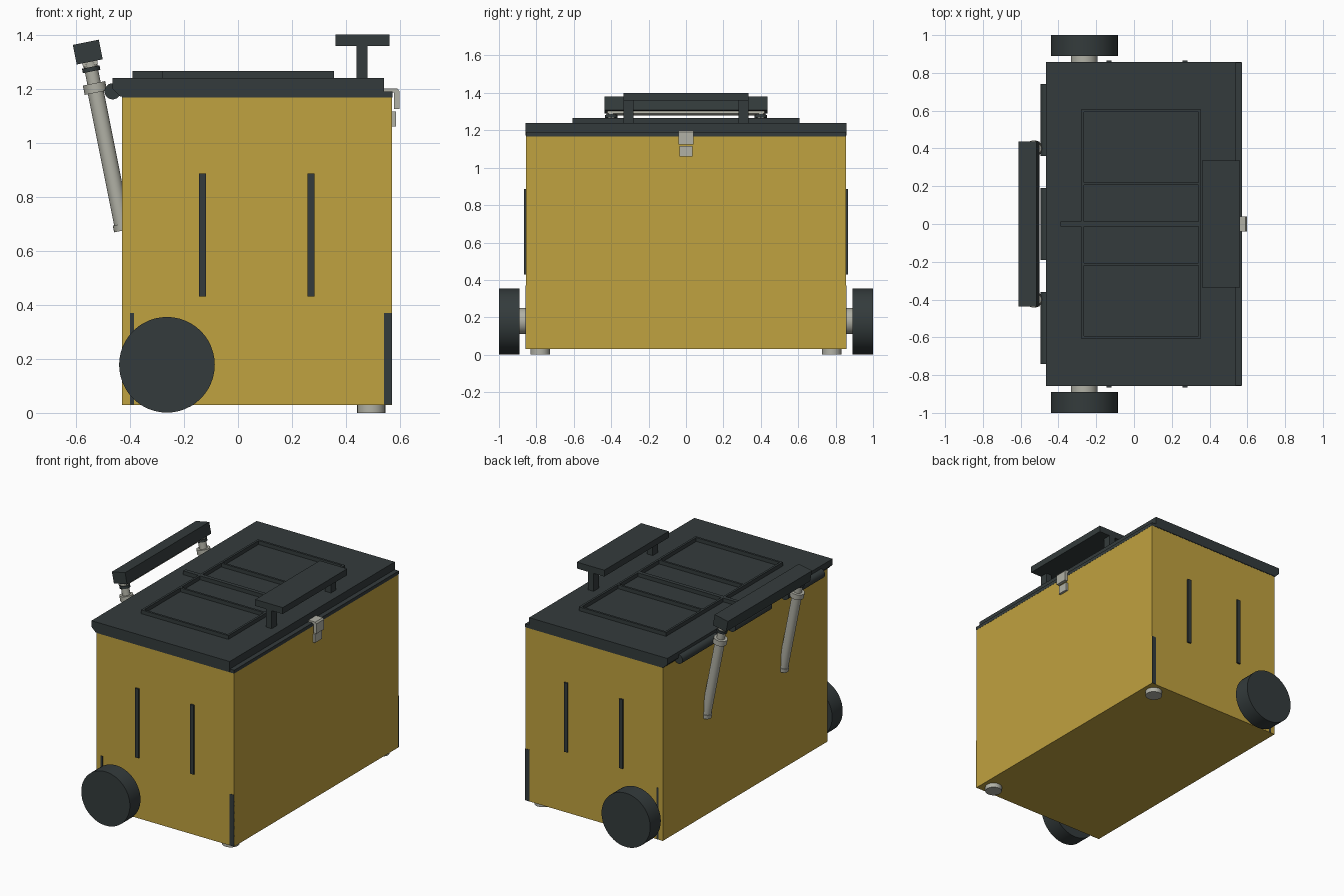
import bpy, math
from mathutils import Vector

if "Cube" in bpy.data.objects:
    bpy.data.objects.remove(bpy.data.objects["Cube"])


def material(name, rgb):
    m = bpy.data.materials.new(name)
    m.diffuse_color = (*rgb, 1)
    m.use_nodes = True
    m.node_tree.nodes["Principled BSDF"].inputs["Base Color"].default_value = m.diffuse_color
    return m


YELLOW = material("mustard yellow", (0.53, 0.36, 0.05))
DARK = material("charcoal", (0.034, 0.044, 0.045))
LIGHT = material("pale grey", (0.44, 0.44, 0.38))


def finish(ob, name, mat):
    ob.name = name
    ob.data.materials.append(mat)
    return ob


def box(name, x, y, z, mat):
    """Box from (min, max) pairs."""
    bpy.ops.mesh.primitive_cube_add(size=1)
    ob = bpy.context.object
    ob.location = [(a + b) / 2 for a, b in (x, y, z)]
    ob.scale = [b - a for a, b in (x, y, z)]
    bpy.ops.object.transform_apply(location=False, rotation=False, scale=True)
    return finish(ob, name, mat)


def rod(name, a, b, r, mat, sides=24):
    """Cylinder between two points."""
    a, b = Vector(a), Vector(b)
    bpy.ops.mesh.primitive_cylinder_add(radius=r, depth=(b - a).length,
                                        vertices=sides, location=(a + b) / 2)
    ob = bpy.context.object
    ob.rotation_euler = (b - a).to_track_quat('Z', 'Y').to_euler()
    bpy.ops.object.shade_smooth_by_angle()
    return finish(ob, name, mat)


def extrude_y(name, profile, half, mat):
    """Extrude an x-z profile across y."""
    n = len(profile)
    verts = [(x, s * half, z) for s in (-1, 1) for x, z in profile]
    faces = [tuple(range(n)), tuple(range(2 * n - 1, n - 1, -1))]
    faces += [(i, i + n, (i + 1) % n + n, (i + 1) % n) for i in range(n)]
    me = bpy.data.meshes.new(name)
    me.from_pydata(verts, [], faces)
    ob = bpy.data.objects.new(name, me)
    bpy.context.collection.objects.link(ob)
    return finish(ob, name, mat)


# Main chest and lid
box("chest_body", (-0.43, 0.57), (-0.855, 0.855), (0.03, 1.17), YELLOW)
box("lid_rim", (-0.43, 0.571), (-0.856, 0.856), (1.168, 1.19), DARK)
extrude_y("lid", [(-0.435, 1.171), (0.54, 1.171), (0.54, 1.24),
                  (-0.465, 1.24), (-0.465, 1.20)], 0.858, DARK)

# Raised ribs on the lid
for s in (-1, 1):
    y = s * 0.6
    box("lid_rib_end", (-0.28, 0.355), (y - 0.007, y + 0.007), (1.235, 1.265), DARK)
    y = s * 0.213
    box("lid_rib_cross", (-0.28, 0.355), (y - 0.007, y + 0.007), (1.235, 1.265), DARK)
box("lid_rib_centre", (-0.39, 0.355), (-0.013, 0.013), (1.235, 1.265), DARK)
for x in (-0.273, 0.348):
    box("lid_rib_side", (x - 0.007, x + 0.007), (-0.607, 0.607), (1.235, 1.265), DARK)

# Lid handle
box("lid_handle_plate", (0.36, 0.56), (-0.335, 0.335), (1.358, 1.4), DARK)
for s in (-1, 1):
    y = sorted((s * 0.28, s * 0.335))
    box("lid_handle_post", (0.438, 0.48), y, (1.235, 1.36), DARK)

# Latch on the opening side
extrude_y("latch_hook", [(0.54, 1.185), (0.577, 1.185), (0.577, 1.125),
                         (0.598, 1.125), (0.598, 1.19), (0.59, 1.2),
                         (0.54, 1.2)], 0.04, LIGHT)
box("latch_plate", (0.568, 0.585), (-0.035, 0.035), (1.06, 1.115), LIGHT)

# Hinge barrels
for y0, y1 in ((-0.74, -0.36), (-0.19, 0.19), (0.36, 0.74)):
    rod("hinge_barrel", (-0.464, y0, 1.19), (-0.464, y1, 1.19), 0.03, DARK)

# Telescopic pull handle, leaning outwards
base = Vector((-0.425, 0, 0.68))
up = Vector((-0.196, 0, 0.98)).normalized()
tilt = math.atan2(up.x, up.z)


def along(t, y):
    return base + up * t + Vector((0, y, 0))


for y in (-0.4, 0.4):
    rod("handle_tube", along(0, y), along(0.53, y), 0.03, LIGHT)
    rod("handle_foot_collar", along(-0.005, y), along(0.02, y), 0.035, LIGHT)
    rod("handle_top_collar", along(0.515, y), along(0.55, y), 0.042, LIGHT)
    rod("handle_inner_tube", along(0.54, y), along(0.64, y), 0.025, LIGHT)
    rod("handle_lock_ring", along(0.595, y), along(0.612, y), 0.033, DARK, 12)
bar = box("handle_crossbar", (-0.028, 0.028), (-0.42, 0.42), (-0.012, 0.012), LIGHT)
grip = box("handle_grip", (-0.049, 0.049), (-0.437, 0.437), (-0.037, 0.037), DARK)
for ob, t in ((bar, 0.628), (grip, 0.668)):
    ob.location = along(t, 0)
    ob.rotation_euler = (0, tilt, 0)

# Mirrored side details, wheels and feet
for s in (-1, 1):
    for x0, x1 in ((-0.145, -0.118), (0.258, 0.283)):
        box("side_strip", (x0, x1), sorted((s * 0.85, s * 0.865)), (0.43, 0.885), DARK)
    for x0, x1 in ((-0.4, -0.385), (0.54, 0.57)):
        box("corner_guard", (x0, x1), sorted((s * 0.85, s * 0.857)), (0.031, 0.37), DARK)
    rod("wheel_hub", (-0.263, s * 0.85, 0.18), (-0.263, s * 0.9, 0.18), 0.07, LIGHT, 32)
    rod("wheel", (-0.263, s * 0.89, 0.178), (-0.263, s, 0.178), 0.177, DARK, 48)
    rod("foot", (0.493, s * 0.78, 0), (0.493, s * 0.78, 0.035), 0.052, LIGHT)
